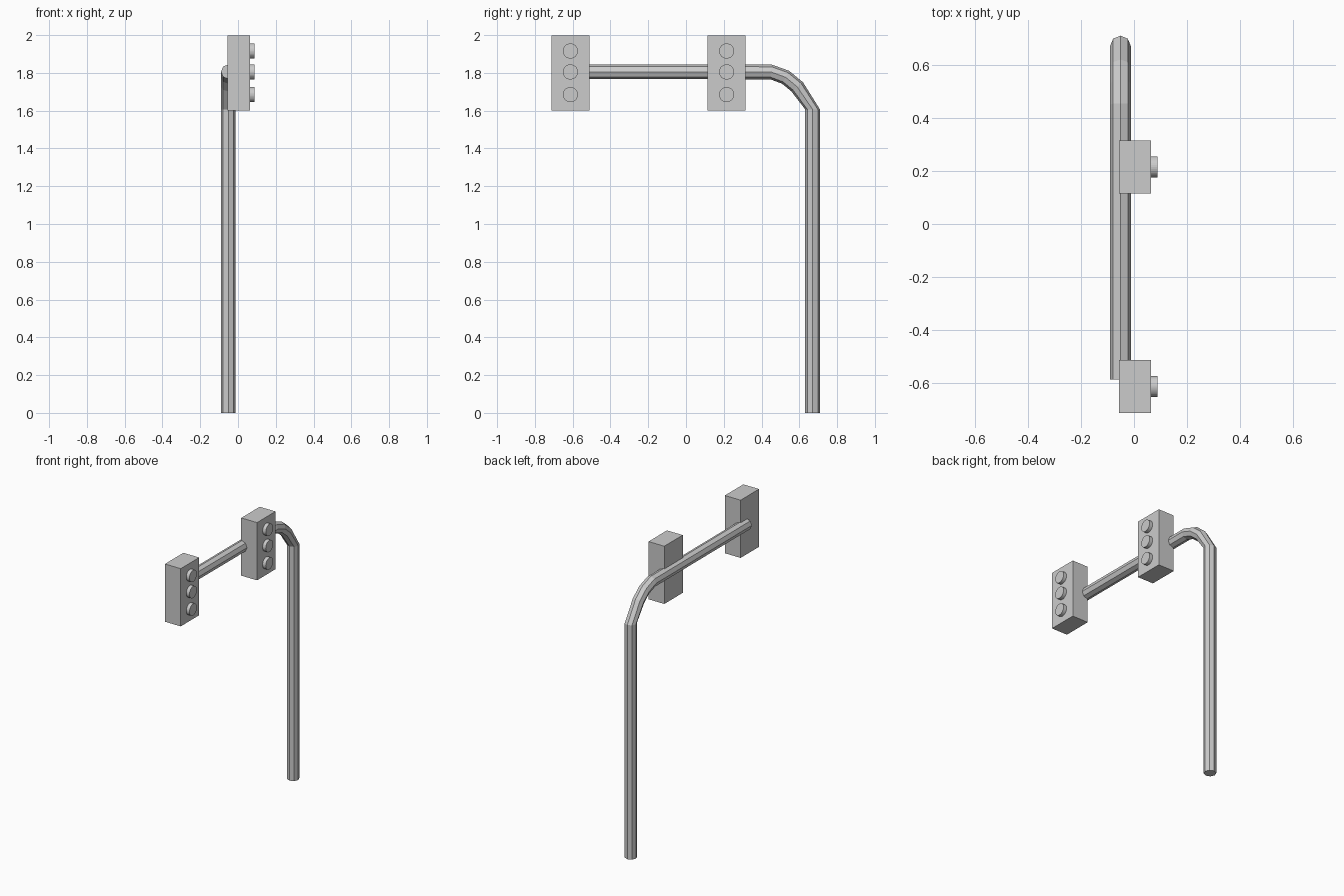
import bpy, bmesh, math
from mathutils import Vector, Matrix

if "Cube" in bpy.data.objects:
    bpy.data.objects.remove(bpy.data.objects["Cube"])

SIDES, R, PX = 8, 0.039, -0.051


def finish(bm, name):
    bmesh.ops.recalc_face_normals(bm, faces=bm.faces)
    me = bpy.data.meshes.new(name)
    bm.to_mesh(me)
    bm.free()
    ob = bpy.data.objects.new(name, me)
    bpy.context.collection.objects.link(ob)
    return ob


# Bent pole: octagonal rings (y, z, tilt in degrees) swept up and over
path = [(0.67, 0, 0), (0.67, 1.607, 0), (0.588, 1.727, 38),
        (0.527, 1.777, 62), (0.45, 1.805, 84), (-0.585, 1.806, 90)]
bm = bmesh.new()
rings = []
for y, z, tilt in path:
    t = math.radians(tilt)
    out = Vector((0, math.cos(t), math.sin(t)))
    ring = []
    for i in range(SIDES):
        a = 2 * math.pi * i / SIDES
        p = Vector((PX, y, z)) + R * (math.cos(a) * out + math.sin(a) * Vector((1, 0, 0)))
        ring.append(bm.verts.new(p))
    rings.append(ring)
for a, b in zip(rings, rings[1:]):
    for i in range(SIDES):
        j = (i + 1) % SIDES
        bm.faces.new((a[i], a[j], b[j], b[i]))
bm.faces.new(rings[0])
bm.faces.new(rings[-1])
finish(bm, "bent_pole")

# Two signal heads, each a box with three round lamps
for n, y in enumerate((-0.612, 0.215), 1):
    bm = bmesh.new()
    bmesh.ops.create_cube(bm, size=1, matrix=Matrix.Translation((0.004, y, 1.8))
                          @ Matrix.Diagonal((0.12, 0.2, 0.396, 1)))
    finish(bm, f"signal_box_{n}")
    for k, z in enumerate((1.685, 1.805, 1.916), 1):
        bm = bmesh.new()
        bmesh.ops.create_cone(bm, cap_ends=True, segments=32, radius1=0.04, radius2=0.04,
                              depth=0.04, matrix=Matrix.Translation((0.068, y, z))
                              @ Matrix.Rotation(math.pi / 2, 4, 'Y'))
        finish(bm, f"lamp_{n}_{k}")
